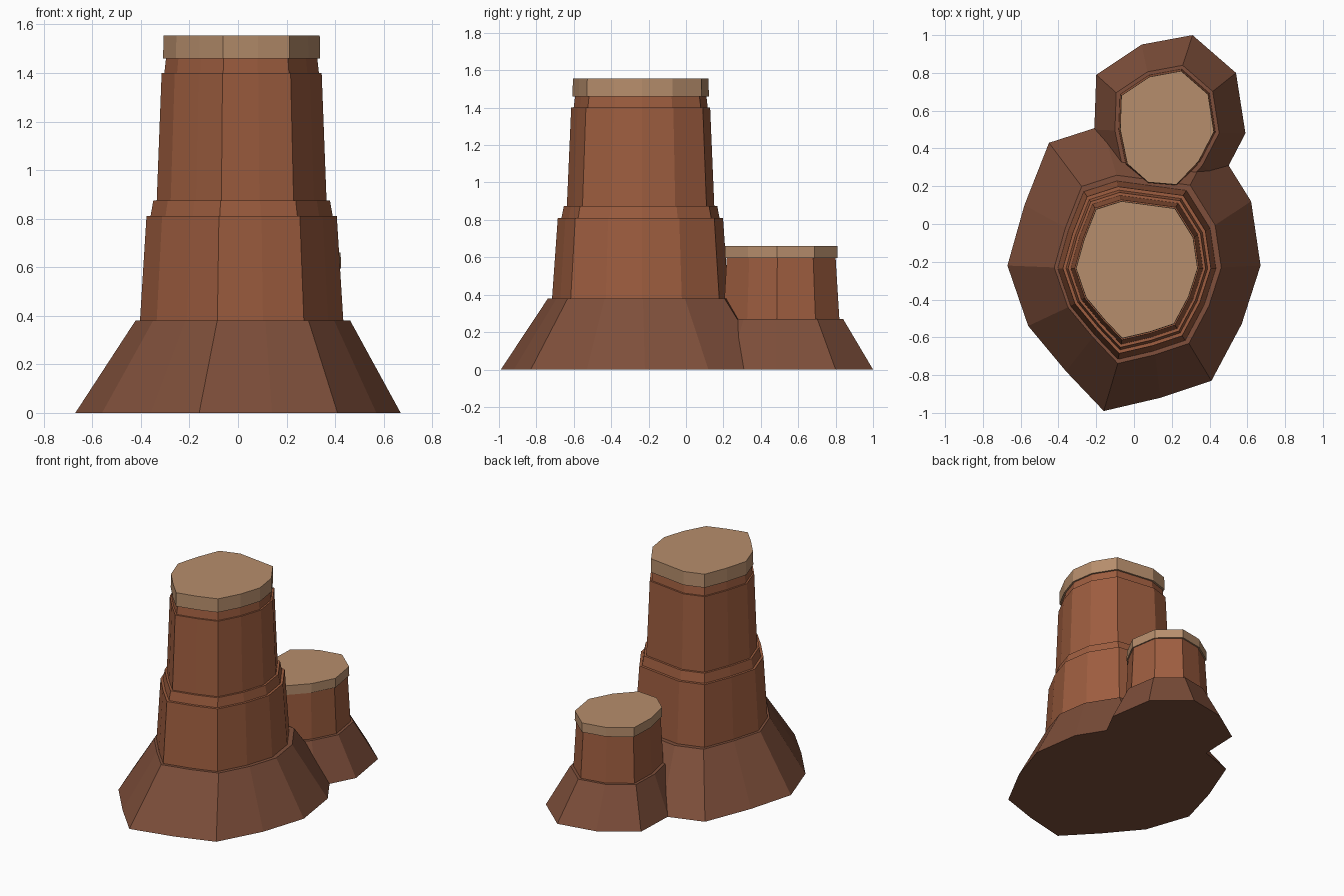
import bpy
import bmesh

default = bpy.data.objects.get("Cube")
if default:
    bpy.data.objects.remove(default, do_unlink=True)


def make_material(name, colour):
    mat = bpy.data.materials.new(name)
    mat.use_nodes = True
    rgba = (*colour, 1.0)
    mat.diffuse_color = rgba
    mat.node_tree.nodes["Principled BSDF"].inputs["Base Color"].default_value = rgba
    return mat


slope_brown = make_material("slope brown", (0.21, 0.078, 0.043))
cliff_red = make_material("cliff red", (0.34, 0.110, 0.050))
sand_tan = make_material("sand tan", (0.47, 0.27, 0.15))

# Irregular rock outlines, counterclockwise around their own centres
BIG = [(-.16, -.77), (.14, -.70), (.41, -.61), (.57, -.31), (.67, 0), (.62, .34),
       (.42, .66), (-.17, .74), (-.45, .65), (-.58, .32), (-.67, 0), (-.56, -.32), (-.36, -.56)]
SMALL = [(.08, -.47), (.27, -.27), (.40, -.02), (.35, .30), (.12, .50), (-.15, .45),
         (-.39, .29), (-.40, 0), (-.34, -.29), (-.16, -.45)]


def rock_tier(name, outline, mat, bottom, top):
    """Closed tapered block; bottom and top are (x, y, z, scale)."""
    bm = bmesh.new()
    rings = [[bm.verts.new((cx + x * s, cy + y * s, z)) for x, y in outline]
             for cx, cy, z, s in (bottom, top)]
    low, high = rings
    n = len(outline)
    for i in range(n):
        j = (i + 1) % n
        bm.faces.new((low[i], low[j], high[j], high[i]))
    bm.faces.new(high)
    bm.faces.new(low[::-1])
    mesh = bpy.data.meshes.new(name)
    bm.to_mesh(mesh)
    bm.free()
    mesh.materials.append(mat)
    obj = bpy.data.objects.new(name, mesh)
    bpy.context.collection.objects.link(obj)
    return obj


# Tall butte: sloped foot, stepped cliffs, sandy cap
C = (.015, -.235)
rock_tier("tall_foot", BIG, slope_brown, (0, -.22, 0, 1), (.02, -.23, .38, .66))
rock_tier("tall_lower_cliff", BIG, cliff_red, (*C, .38, .625), (*C, .81, .585))
rock_tier("tall_ledge", BIG, cliff_red, (*C, .81, .56), (*C, .875, .543))
rock_tier("tall_upper_cliff", BIG, cliff_red, (*C, .875, .522), (*C, 1.40, .492))
rock_tier("tall_neck", BIG, cliff_red, (*C, 1.40, .475), (*C, 1.46, .465))
rock_tier("tall_cap", BIG, sand_tan, (*C, 1.46, .483), (*C, 1.555, .48))

# Short butte behind it
S = (.175, .50)
rock_tier("short_foot", SMALL, slope_brown, (.19, .50, 0, 1), (.175, .495, .27, .69))
rock_tier("short_cliff", SMALL, cliff_red, (*S, .27, .64), (*S, .595, .60))
rock_tier("short_cap", SMALL, sand_tan, (*S, .595, .622), (*S, .66, .62))
